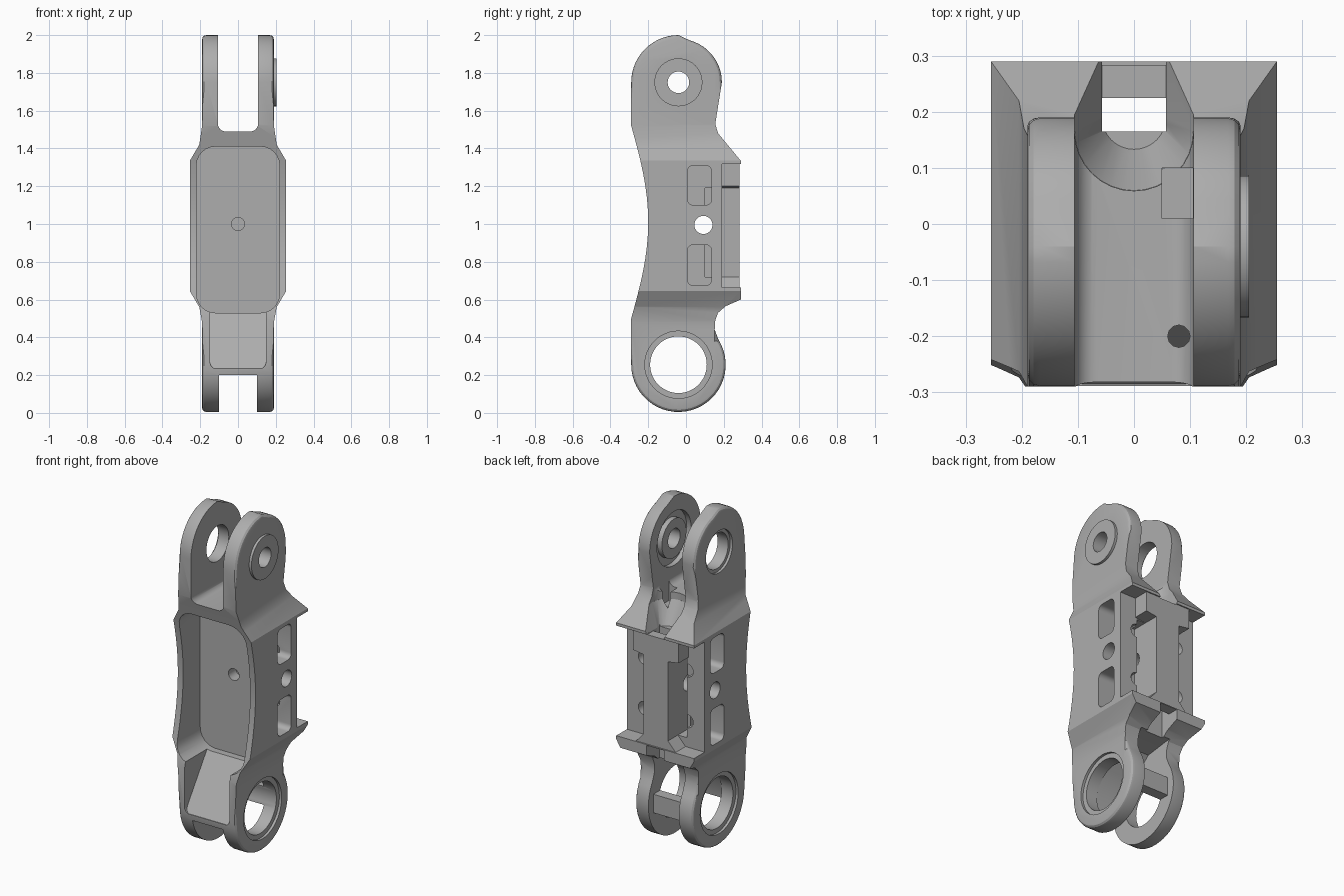
import bpy, bmesh, math
from mathutils import Vector

if "Cube" in bpy.data.objects:
    bpy.data.objects.remove(bpy.data.objects["Cube"], do_unlink=True)

grey = bpy.data.materials.new("machined_grey")
grey.use_nodes = True
COLOUR = (0.42, 0.42, 0.42, 1)
grey.diffuse_color = COLOUR
grey.node_tree.nodes["Principled BSDF"].inputs["Base Color"].default_value = COLOUR


def place(axis, u, v, w):
    return Vector({"x": (w, u, v), "y": (u, w, v), "z": (u, v, w)}[axis])


def prism(name, axis, points, lo, hi, taper=1.0, pivot=(0, 0)):
    """Extrude a 2D outline along an axis; taper shrinks the low end about the pivot."""
    bm = bmesh.new()
    low = [bm.verts.new(place(axis, pivot[0] + (u - pivot[0]) * taper,
                              pivot[1] + (v - pivot[1]) * taper, lo)) for u, v in points]
    high = [bm.verts.new(place(axis, u, v, hi)) for u, v in points]
    bm.faces.new(low)
    bm.faces.new(high)
    n = len(points)
    for i in range(n):
        j = (i + 1) % n
        bm.faces.new((low[i], low[j], high[j], high[i]))
    bmesh.ops.recalc_face_normals(bm, faces=bm.faces)
    mesh = bpy.data.meshes.new(name)
    bm.to_mesh(mesh)
    bm.free()
    mesh.materials.append(grey)
    ob = bpy.data.objects.new(name, mesh)
    bpy.context.collection.objects.link(ob)
    return ob


def arc(cx, cy, r, start, end, steps=16):
    angles = [math.radians(start + (end - start) * i / steps) for i in range(steps + 1)]
    return [(cx + r * math.cos(a), cy + r * math.sin(a)) for a in angles]


def circle(cx, cy, r, steps=40):
    return arc(cx, cy, r, 0, 360, steps)[:-1]


def rect(u0, u1, v0, v1, r=0.0):
    if r == 0:
        return [(u0, v0), (u1, v0), (u1, v1), (u0, v1)]
    return (arc(u1 - r, v1 - r, r, 0, 90, 6) + arc(u0 + r, v1 - r, r, 90, 180, 6)
            + arc(u0 + r, v0 + r, r, 180, 270, 6) + arc(u1 - r, v0 + r, r, 270, 360, 6))


def combine(target, tool, operation="DIFFERENCE"):
    mod = target.modifiers.new("combine", "BOOLEAN")
    mod.operation, mod.object, mod.solver = operation, tool, "EXACT"
    bpy.context.view_layer.objects.active = target
    bpy.ops.object.modifier_apply(modifier=mod.name)
    bpy.data.objects.remove(tool, do_unlink=True)


def cut(axis, points, lo, hi, **kw):
    combine(link, prism("cutter", axis, points, lo, hi, **kw))


def cut_sides(points, inner, outer):
    for lo, hi in ((inner, outer), (-outer, -inner)):
        cut("x", points, lo, hi)


# Link body: side outline trimmed by the front outline
EYE_Y, LOW_Z, TOP_Z, EYE_R = -0.04, 0.255, 1.75, 0.25
bow = [(-0.29 + 0.09 * math.sin(math.pi * i / 16), 1.52 - 1.02 * i / 16) for i in range(17)]
side = (arc(EYE_Y, TOP_Z, EYE_R, 180, 90, 14)[::-1] + bow
        + arc(EYE_Y, LOW_Z, EYE_R, 180, 392, 30)
        + [(0.152, 0.44), (0.155, 0.49), (0.17, 0.53), (0.21, 0.565), (0.29, 0.6), (0.29, 1.335),
           (0.17, 1.48), (0.155, 1.53), (0.19, 1.75)]
        + arc(EYE_Y, TOP_Z, EYE_R - 0.02, 8, 75, 10))
link = prism("link_body", "x", side, -0.3, 0.3)
half = [(0.19, -0.1), (0.19, 0.48), (0.205, 0.56), (0.255, 0.645),
        (0.255, 1.335), (0.205, 1.42), (0.19, 1.52), (0.19, 2.1)]
front = half + [(-x, z) for x, z in reversed(half)]
combine(link, prism("front_outline", "y", front, -0.5, 0.5), "INTERSECT")

# Rounded outer rims of the lugs
bm = bmesh.new()
bm.from_mesh(link.data)
rims = [e for e in bm.edges
        if all(abs(abs(v.co.x) - 0.19) < 0.002 and (v.co.z < 0.47 or v.co.z > 1.53) for v in e.verts)
        and len(e.link_faces) == 2 and e.calc_face_angle(0) > 1]
bmesh.ops.bevel(bm, geom=rims, offset=0.022, segments=3, profile=0.5, affect="EDGES")
bm.to_mesh(link.data)
bm.free()

# Upper fork gap and the funnel groove behind it
cut("y", rect(-0.106, 0.106, 1.49, 2.3, 0.04), -0.6, 0.6)
groove = arc(0, 0.165, 0.106, 180, 360) + [(0.106, 0.45), (-0.106, 0.45)]
cut("z", groove, 1.32, 1.45, taper=0.54, pivot=(0, 0.22))
cut("z", groove, 1.449, 1.6)
cut("z", rect(0.05, 0.105, 0.01, 0.1), 1.4, 1.55)
cut("z", circle(0.08, -0.2, 0.02, 12), 1.38, 1.6)

# Lower fork gap, leaving a web ahead of the bore
gap = [(-0.4, -0.1), (-0.4, 0.2), (-0.205, 0.2), (-0.19, 0.3), (-0.12, 0.41),
       (0, 0.52), (0.15, 0.54), (0.4, 0.54), (0.4, -0.1)]
cut("x", gap, -0.1, 0.1)

# Front pocket, its hole and the sloping scoop below it
cut("y", rect(-0.22, 0.22, 0.53, 1.41, 0.1), -0.5, -0.04)
cut("y", circle(0, 1, 0.035, 20), -0.1, 0.03)
scoop = prism("scoop_cutter", "x", [(-0.4, 0.235), (-0.285, 0.235), (-0.06, 0.56),
                                    (-0.06, 0.66), (-0.4, 0.66)], -0.2, 0.2)
combine(scoop, prism("scoop_outline", "y", rect(-0.148, 0.148, 0.23, 0.8, 0.04), -0.5, 0.2), "INTERSECT")
combine(link, scoop)

# Rear step between the flanges, leaving the central column with head and foot
for s in (-1, 1):
    step = [(s * 0.08, 0.72), (s * 0.08, 1.19), (s * 0.15, 1.2), (s * 0.15, 1.318),
            (s * 0.4, 1.318), (s * 0.4, 0.665), (s * 0.13, 0.665)]
    cut("y", step, 0.19, 0.4)
cut("z", rect(-0.2, 0.2, 0.283, 0.4), 0.665, 1.318)

# Deep grooves beside the column with round notches in their outer walls
for s in (-1, 1):
    xs = sorted((s * 0.08, s * 0.14))
    cut("y", rect(xs[0], xs[1], 0.72, 1.19), 0.1, 0.4)
    for z in (1.12, 0.82):
        cut("y", circle(s * 0.14, z, 0.04, 20), 0.13, 0.4)

# Side windows behind slim posts, and the cross hole
for z0, z1 in ((1.1, 1.31), (0.675, 0.89)):
    cut_sides(rect(0.008, 0.135, z0, z1, 0.03), 0.1, 0.4)
cut("x", circle(0.092, 0.995, 0.048, 28), -0.4, 0.4)

# Rear channel running down behind the column
cut("z", rect(-0.057, 0.057, 0.165, 0.225), 0.4, 1.6)
cut("z", rect(-0.057, 0.057, 0.22, 0.4), 1.315, 1.6)
cut("z", rect(-0.057, 0.057, 0.22, 0.4), 0.4, 0.66)

# Upper eye: thin boss on one lug, plain stepped bore on the other
boss = prism("pin_boss", "x", circle(EYE_Y, TOP_Z, 0.127), 0.15, 0.205)
combine(link, boss, "UNION")
cut("x", circle(EYE_Y, TOP_Z, 0.057), 0.02, 0.4)
cut("x", circle(EYE_Y, TOP_Z, 0.105), -0.4, -0.05)
cut("x", circle(EYE_Y, TOP_Z, 0.125), -0.4, -0.175)
ring = prism("ring_cutter", "x", circle(EYE_Y, TOP_Z, 0.16), 0.05, 0.135)
combine(ring, prism("ring_core", "x", circle(EYE_Y, TOP_Z, 0.115), 0, 0.3))
combine(link, ring)

# Lower eye: cross bar, then large bore with a stepped rim on both lugs
combine(link, prism("cross_bar", "x", rect(0.1, 0.163, 0.2, 0.31), -0.12, 0.12), "UNION")
cut("x", circle(EYE_Y, LOW_Z, 0.15, 48), -0.4, 0.4)
cut_sides(circle(EYE_Y, LOW_Z, 0.178, 48), 0.175, 0.4)

# Smooth curves, crisp edges
bpy.ops.object.select_all(action="DESELECT")
link.select_set(True)
bpy.context.view_layer.objects.active = link
bpy.ops.object.shade_smooth_by_angle(angle=math.radians(28))
